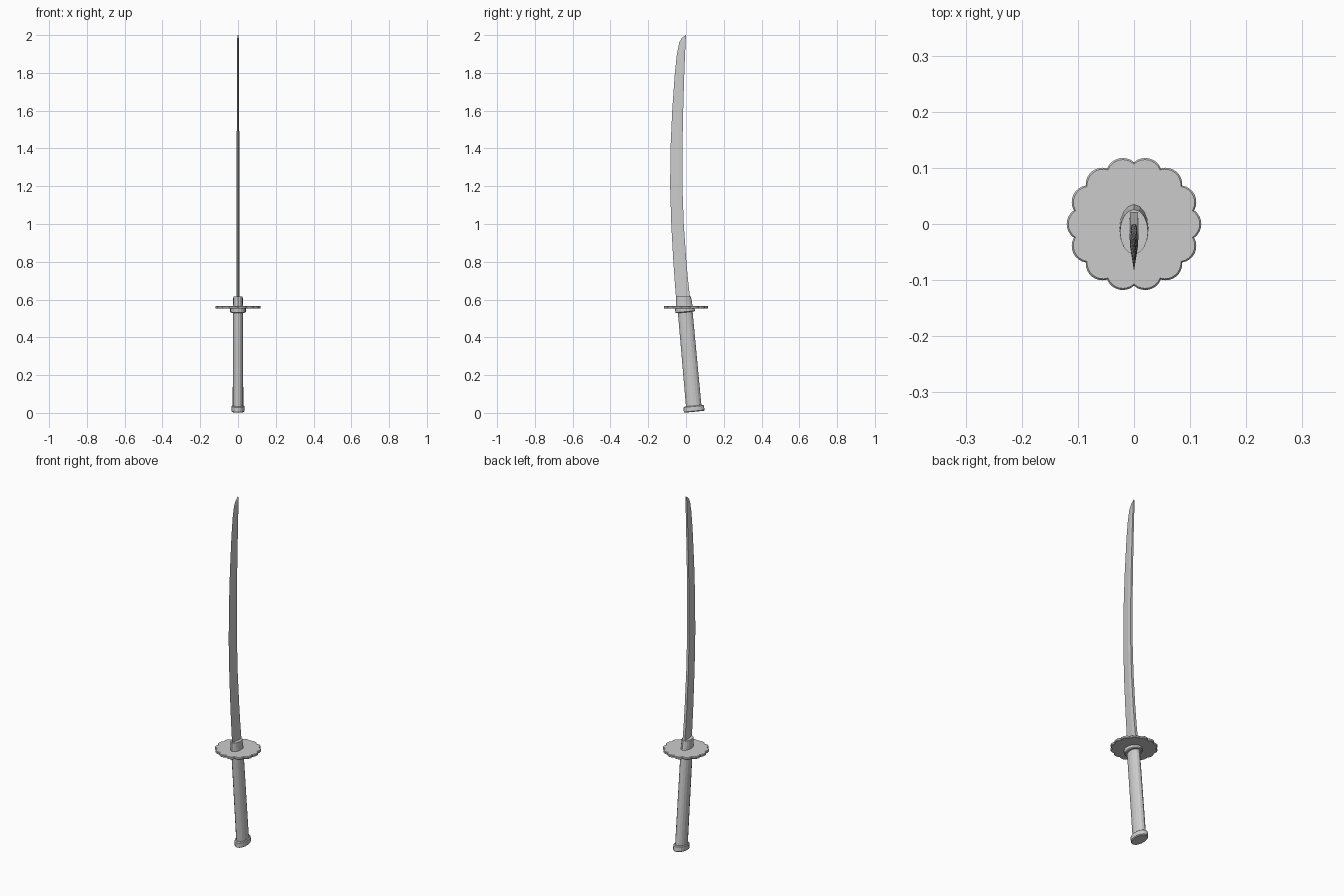
import bpy, math

if "Cube" in bpy.data.objects:
    bpy.data.objects.remove(bpy.data.objects["Cube"])


def make_object(name, verts, faces):
    mesh = bpy.data.meshes.new(name)
    mesh.from_pydata(verts, [], faces)
    mesh.update()
    ob = bpy.data.objects.new(name, mesh)
    bpy.context.collection.objects.link(ob)
    return ob


def loft(name, rings):
    """Skin equal-length closed rings, ordered bottom to top, and cap both ends."""
    n = len(rings[0])
    verts = [p for r in rings for p in r]
    faces = [tuple(reversed(range(n)))]
    for k in range(len(rings) - 1):
        a, b = k * n, (k + 1) * n
        faces += [(a + i, a + (i + 1) % n, b + (i + 1) % n, b + i) for i in range(n)]
    faces.append(tuple(range((len(rings) - 1) * n, len(rings) * n)))
    return make_object(name, verts, faces)


def oval(y, z, rx, ry, tilt=0.0, n=16):
    """Oval ring around (0, y, z), tilted about x."""
    pts = []
    for i in range(n):
        a = 2 * math.pi * i / n
        u = ry * math.sin(a)
        pts.append((rx * math.cos(a), y + u * math.cos(tilt), z + u * math.sin(tilt)))
    return pts


TILT = math.radians(5.5)


def grip_ring(z, rx, ry):
    """Oval ring on the slanted handle axis."""
    return oval(0.044 - 0.09 * z, z, rx, ry, TILT)


# Handle and its two end fittings
loft("handle", [grip_ring(0.03, 0.028, 0.041), grip_ring(0.545, 0.027, 0.039)])
loft("pommel_cap", [grip_ring(0.006, 0.031, 0.051), grip_ring(0.010, 0.035, 0.055),
                    grip_ring(0.034, 0.035, 0.054), grip_ring(0.038, 0.031, 0.049)])
loft("handle_collar", [grip_ring(0.532, 0.038, 0.047), grip_ring(0.536, 0.042, 0.052),
                       oval(-0.007, 0.556, 0.042, 0.052)])

# Scalloped guard with 14 lobes
def guard_ring(z, inset):
    pts = []
    for i in range(14 * 8):
        a = math.pi / 2 + 2 * math.pi * i / (14 * 8)
        r = 0.110 + 0.010 * abs(math.sin(7 * (a - math.pi / 2))) ** 0.8 - inset
        pts.append((r * math.cos(a), r * math.sin(a), z))
    return pts


loft("guard", [guard_ring(0.553, 0.003), guard_ring(0.556, 0),
               guard_ring(0.564, 0), guard_ring(0.567, 0.003)])

# Blade collar above the guard
loft("blade_collar", [oval(-0.009, 0.56, 0.026, 0.045), oval(-0.014, 0.617, 0.025, 0.040)])

# Curved blade: height of edge, edge y, height of spine, spine y, half thickness
stations = [
    (0.57, -0.050, 0.57, 0.026, 0.008),
    (0.70, -0.060, 0.70, 0.011, 0.008),
    (0.80, -0.067, 0.80, 0.002, 0.0078),
    (1.00, -0.078, 1.00, -0.012, 0.0075),
    (1.20, -0.084, 1.20, -0.019, 0.0072),
    (1.40, -0.082, 1.40, -0.019, 0.0068),
    (1.60, -0.073, 1.60, -0.015, 0.0064),
    (1.80, -0.059, 1.80, -0.009, 0.006),
    (1.90, -0.048, 1.90, -0.005, 0.0055),
    (1.96, -0.036, 1.965, -0.002, 0.005),
    (1.985, -0.022, 1.985, -0.001, 0.004),
    (1.997, -0.006, 2.0, 0.0, 0.002),
]
rings = []
for ez, ey, sz, sy, t in stations:
    ry, rz = sy + 0.3 * (ey - sy), sz + 0.3 * (ez - sz)
    rings.append([(0, ey, ez), (t, ry, rz), (t * 0.9, sy, sz),
                  (-t * 0.9, sy, sz), (-t, ry, rz)])
loft("blade", rings)
